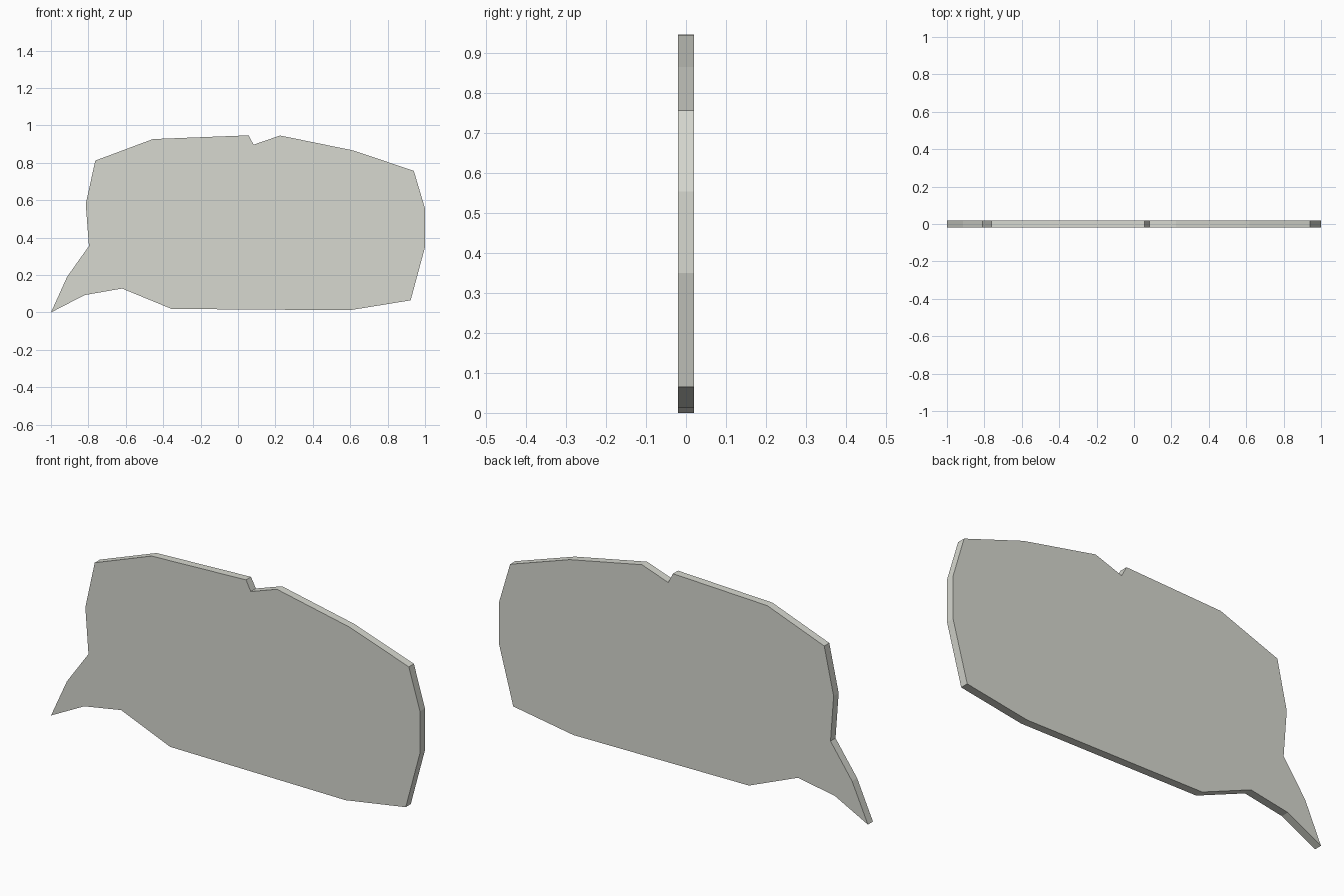
import bpy
import bmesh

if "Cube" in bpy.data.objects:
    bpy.data.objects.remove(bpy.data.objects["Cube"])

HALF_THICKNESS = 0.0195

# Outline in the x/z plane, anticlockwise from the tip of the tail
OUTLINE = [
    (-1.0, 0.0), (-0.82, 0.093), (-0.62, 0.128), (-0.355, 0.019),
    (0.597, 0.012), (0.923, 0.065), (1.0, 0.35), (1.0, 0.555),
    (0.94, 0.757), (0.617, 0.866), (0.225, 0.946), (0.083, 0.897),
    (0.057, 0.947), (-0.455, 0.927), (-0.763, 0.812), (-0.814, 0.58),
    (-0.797, 0.355), (-0.914, 0.19),
]

# Warm light grey
grey = bpy.data.materials.new("warm_grey")
grey.diffuse_color = (0.68, 0.69, 0.63, 1.0)
grey.use_nodes = True
grey.node_tree.nodes["Principled BSDF"].inputs["Base Color"].default_value = grey.diffuse_color

# Flat slab: one outline face extruded through its thickness
bm = bmesh.new()
front = bm.faces.new([bm.verts.new((x, -HALF_THICKNESS, z)) for x, z in OUTLINE])
extruded = bmesh.ops.extrude_face_region(bm, geom=[front], use_keep_orig=True)
back_verts = [g for g in extruded["geom"] if isinstance(g, bmesh.types.BMVert)]
bmesh.ops.translate(bm, verts=back_verts, vec=(0, 2 * HALF_THICKNESS, 0))
bmesh.ops.recalc_face_normals(bm, faces=bm.faces)

mesh = bpy.data.meshes.new("bubble_panel")
bm.to_mesh(mesh)
bm.free()
mesh.materials.append(grey)
panel = bpy.data.objects.new("bubble_panel", mesh)
bpy.context.collection.objects.link(panel)
